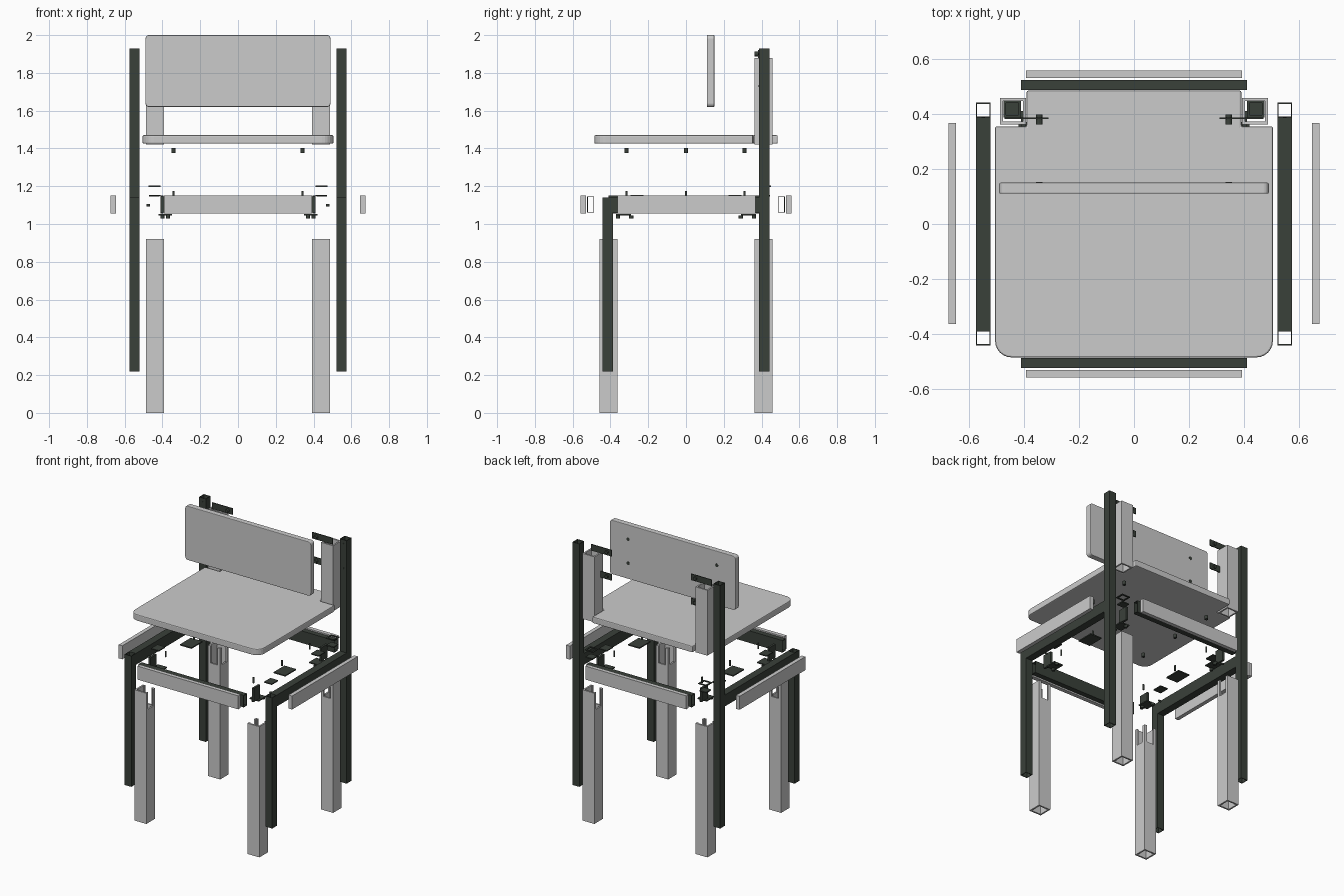
import bpy, bmesh, math
from mathutils import Matrix

cube = bpy.data.objects.get("Cube")
if cube:
    bpy.data.objects.remove(cube, do_unlink=True)


def material(name, color):
    m = bpy.data.materials.new(name)
    m.use_nodes = True
    m.diffuse_color = color
    bsdf = next(n for n in m.node_tree.nodes if n.type == 'BSDF_PRINCIPLED')
    bsdf.inputs["Base Color"].default_value = color
    return m


LIGHT = material("light grey panel", (0.6, 0.6, 0.6, 1))
DARK = material("dark green grey metal", (0.042, 0.052, 0.042, 1))


def finish(name, bm, mat):
    bmesh.ops.recalc_face_normals(bm, faces=bm.faces)
    me = bpy.data.meshes.new(name)
    bm.to_mesh(me)
    bm.free()
    me.materials.append(mat)
    ob = bpy.data.objects.new(name, me)
    bpy.context.collection.objects.link(ob)
    return ob


def add_box(bm, xs, ys, zs):
    size = [abs(a[1] - a[0]) for a in (xs, ys, zs)]
    mid = [(a[0] + a[1]) / 2 for a in (xs, ys, zs)]
    bmesh.ops.create_cube(bm, size=1, matrix=Matrix.Translation(mid) @ Matrix.Diagonal((*size, 1)))


def box(name, mat, xs, ys, zs):
    bm = bmesh.new()
    add_box(bm, xs, ys, zs)
    return finish(name, bm, mat)


def tube(name, mat, xs, ys, zs, wall, axis=2):
    """Open rectangular tube running along one axis."""
    dims = [xs, ys, zs]
    u, v = [i for i in range(3) if i != axis]
    bm = bmesh.new()
    rings = []
    for end in dims[axis]:
        for inset in (0, wall):
            (u0, u1), (v0, v1) = sorted(dims[u]), sorted(dims[v])
            corners = ((u0 + inset, v0 + inset), (u1 - inset, v0 + inset),
                       (u1 - inset, v1 - inset), (u0 + inset, v1 - inset))
            ring = []
            for a, b in corners:
                p = [0, 0, 0]
                p[axis], p[u], p[v] = end, a, b
                ring.append(bm.verts.new(p))
            rings.append(ring)
    for a, b in ((0, 1), (2, 3), (0, 2), (1, 3)):
        for i in range(4):
            j = (i + 1) % 4
            bm.faces.new((rings[a][i], rings[a][j], rings[b][j], rings[b][i]))
    return finish(name, bm, mat)


def slab(name, mat, outline, thickness, place, edge):
    """Extruded outline with softened edges."""
    bm = bmesh.new()
    face = bm.faces.new([bm.verts.new((x, y, 0)) for x, y in outline])
    ext = bmesh.ops.extrude_face_region(bm, geom=[face])
    verts = [g for g in ext["geom"] if isinstance(g, bmesh.types.BMVert)]
    bmesh.ops.translate(bm, verts=verts, vec=(0, 0, thickness))
    bmesh.ops.transform(bm, matrix=place, verts=bm.verts)
    ob = finish(name, bm, mat)
    mod = ob.modifiers.new("soft edge", 'BEVEL')
    mod.width, mod.segments, mod.limit_method = edge, 2, 'ANGLE'
    mod.angle_limit = math.radians(50)
    return ob


def arc(cx, cy, r, start):
    return [(cx + r * math.cos(math.radians(start + 15 * i)),
             cy + r * math.sin(math.radians(start + 15 * i))) for i in range(7)]


def bolt(name, at, r, length, axis='Z'):
    bm = bmesh.new()
    turn = {'X': Matrix.Rotation(math.pi / 2, 4, 'Y'),
            'Y': Matrix.Rotation(math.pi / 2, 4, 'X'), 'Z': Matrix()}[axis]
    bmesh.ops.create_cone(bm, cap_ends=True, segments=12, radius1=r, radius2=r,
                          depth=length, matrix=Matrix.Translation(at) @ turn)
    return finish(name, bm, DARK)


# Seat panel: rounded front, notched back corners
W, N, B = 0.505, 0.39, 0.355
seat = [(N, B), (N, 0.485), (-N, 0.485), (-N, B), (-W, B)]
seat += arc(-W + 0.06, -0.425, 0.06, 180) + arc(W - 0.06, -0.425, 0.06, 270) + [(W, B)]
slab("seat_panel", LIGHT, seat, 0.045, Matrix.Translation((0, 0, 1.425)), 0.006)

# Backrest panel
back = []
for cx, cz, a in ((0.47, 0.17, 0), (-0.47, 0.17, 90), (-0.47, -0.17, 180), (0.47, -0.17, 270)):
    back += arc(cx, cz, 0.02, a)
upright = Matrix.Translation((0, 0.15, 1.81)) @ Matrix.Rotation(math.pi / 2, 4, 'X')
slab("backrest_panel", LIGHT, back, 0.04, upright, 0.004)

# Cross rails and trim boards at front and back
for label, s in (("front", -1), ("back", 1)):
    tube(label + "_rail", DARK, (-0.41, 0.41), (s * 0.487, s * 0.523), (1.06, 1.145), 0.003, axis=0)
    box(label + "_trim", LIGHT, (-0.392, 0.392), (s * 0.53, s * 0.558), (1.055, 1.15))

for side, s in (("left", 1), ("right", -1)):
    # Side frame: tall back post, short front post and a rail
    px = (s * 0.522, s * 0.575)
    tube(side + "_back_post", DARK, px, (0.387, 0.441), (0.22, 1.93), 0.004)
    tube(side + "_front_post", DARK, px, (-0.441, -0.387), (0.22, 1.14), 0.004)
    box(side + "_side_rail", DARK, px, (-0.387, 0.387), (1.06, 1.14))
    box(side + "_trim", LIGHT, (s * 0.647, s * 0.675), (-0.363, 0.368), (1.055, 1.15))

    # Leg sleeves with slots in the inward walls at the top
    for end, t in (("front", -1), ("back", 1)):
        x0, x1 = s * 0.393, s * 0.487
        y0, y1 = t * 0.362, t * 0.458
        w, low, top = 0.011, 0.80, 0.92
        tube(f"{side}_{end}_leg", LIGHT, (x0, x1), (y0, y1), (0, low), w)
        bm = bmesh.new()
        add_box(bm, (x1 - s * w, x1), (y0, y1), (low, top))
        add_box(bm, (x0, x1 - s * w), (y1 - t * w, y1), (low, top))
        add_box(bm, (x0, x0 + s * w), (y0, y0 + t * 0.02), (low, top))
        add_box(bm, (x0, x0 + s * w), (y1 - t * 0.02, y1 - t * w), (low, top))
        add_box(bm, (x0 + s * w, x0 + s * 0.02), (y0, y0 + t * w), (low, top))
        add_box(bm, (x1 - s * 0.02, x1 - s * w), (y0, y0 + t * w), (low, top))
        finish(f"{side}_{end}_leg_top", bm, LIGHT)

        # Corner brackets and their bolts
        bx = (s * 0.41, s * 0.47)
        box(f"{side}_{end}_upper_plate", DARK, bx, (t * 0.225, t * 0.295), (1.147, 1.154))
        box(f"{side}_{end}_lower_plate", DARK, (s * 0.35, s * 0.42), (t * 0.29, t * 0.37), (1.045, 1.053))
        bolt(f"{side}_{end}_lower_bolt_a", (s * 0.37, t * 0.36, 1.038), 0.011, 0.016)
        bolt(f"{side}_{end}_lower_bolt_b", (s * 0.40, t * 0.29, 1.038), 0.011, 0.016)
        box(f"{side}_{end}_corner_plate", DARK, (s * 0.395, s * 0.41), (t * 0.34, t * 0.41), (1.055, 1.15))
        bolt(f"{side}_{end}_side_bolt", (s * 0.475, t * 0.31, 1.10), 0.007, 0.02, 'X')

    # Upper sleeve around the back post, with an end cap and a gasket below
    tube(side + "_back_sleeve", LIGHT, (s * 0.393, s * 0.487), (0.362, 0.458), (1.42, 1.88), 0.011)
    tube(side + "_gasket", DARK, (s * 0.41, s * 0.475), (0.387, 0.45), (1.197, 1.203), 0.01)
    box(side + "_post_cap", DARK, (s * 0.415, s * 0.47), (0.392, 0.445), (1.145, 1.153))

    # Backrest brackets
    for i, z in enumerate((1.90, 1.73)):
        box(f"{side}_back_bracket_{i}", DARK, (s * 0.31, s * 0.47), (0.381, 0.387), (z - 0.022, z + 0.022))
        bolt(f"{side}_back_bolt_{i}", (s * 0.345, 0.38, z), 0.012, 0.035, 'Y')
        bolt(f"{side}_post_hole_{i}", (s * 0.5485, 0.387, z), 0.006, 0.004, 'Y')
        bolt(f"{side}_backrest_hole_{i}", (s * 0.345, 0.15, 1.90 - 0.17 * i), 0.012, 0.004, 'Y')

    # Seat fixings: threaded inserts above, screws below
    for i, y in enumerate((-0.315, 0, 0.31)):
        bolt(f"{side}_seat_insert_{i}", (s * 0.342, y, 1.39), 0.011, 0.026)
        bolt(f"{side}_seat_screw_{i}", (s * 0.342, y, 1.155), 0.006, 0.04)
    box(side + "_middle_plate", DARK, (s * 0.32, s * 0.41), (-0.06, 0.06), (1.10, 1.108))
